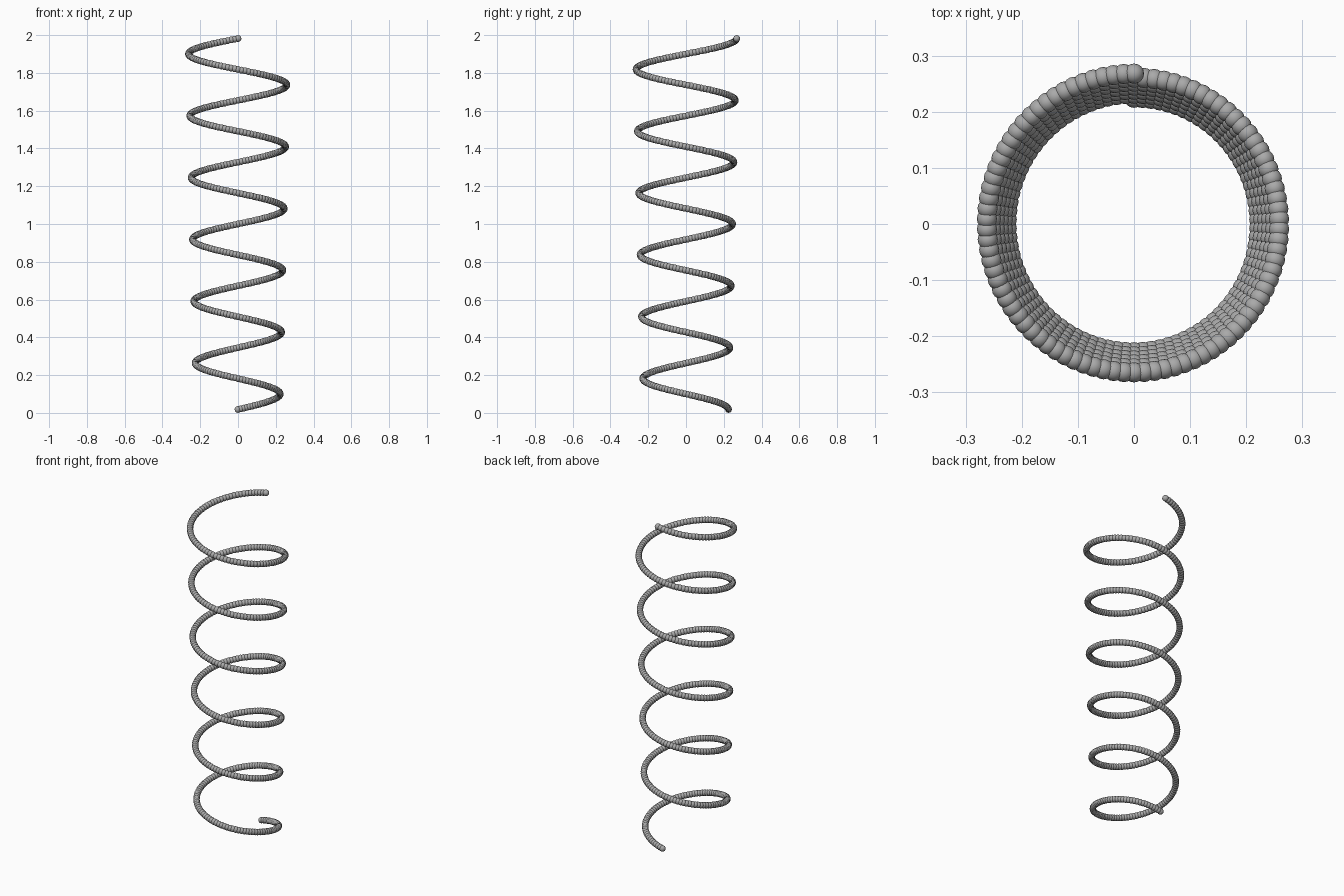
import bpy
import bmesh
from math import sin, cos, tau
from mathutils import Vector

cube = bpy.data.objects.get("Cube")
if cube:
    bpy.data.objects.remove(cube, do_unlink=True)

TURNS = 6
BEADS_PER_TURN = 90
BEAD_RADIUS = 0.018
BOTTOM_RADIUS, TOP_RADIUS = 0.225, 0.268
HEIGHT = 2.0


def make_material(name, color):
    mat = bpy.data.materials.new(name)
    mat.use_nodes = True
    mat.diffuse_color = color
    mat.node_tree.nodes["Principled BSDF"].inputs["Base Color"].default_value = color
    return mat


def coil_point(f):
    """Centre of the wire at fraction f of the climb, widening upward."""
    radius = BOTTOM_RADIUS + (TOP_RADIUS - BOTTOM_RADIUS) * f
    angle = tau * TURNS * f
    z = BEAD_RADIUS + (HEIGHT - 2 * BEAD_RADIUS) * f
    return Vector((0.985 * radius * sin(angle), radius * cos(angle), z))


# One round bead as the repeating unit
bm = bmesh.new()
bmesh.ops.create_uvsphere(bm, u_segments=16, v_segments=8, radius=BEAD_RADIUS)
bm.verts.index_update()
bead_verts = [v.co.copy() for v in bm.verts]
bead_faces = [[v.index for v in face.verts] for face in bm.faces]
bm.free()

# Spring wire: overlapping beads strung along the helix
verts, faces = [], []
count = TURNS * BEADS_PER_TURN
for i in range(count + 1):
    centre = coil_point(i / count)
    start = len(verts)
    verts += [centre + co for co in bead_verts]
    faces += [[start + index for index in face] for face in bead_faces]

mesh = bpy.data.meshes.new("spring_coil")
mesh.from_pydata(verts, [], faces)
mesh.shade_smooth()
mesh.materials.append(make_material("steel grey", (0.4, 0.4, 0.4, 1)))
spring = bpy.data.objects.new("spring_coil", mesh)
bpy.context.collection.objects.link(spring)
